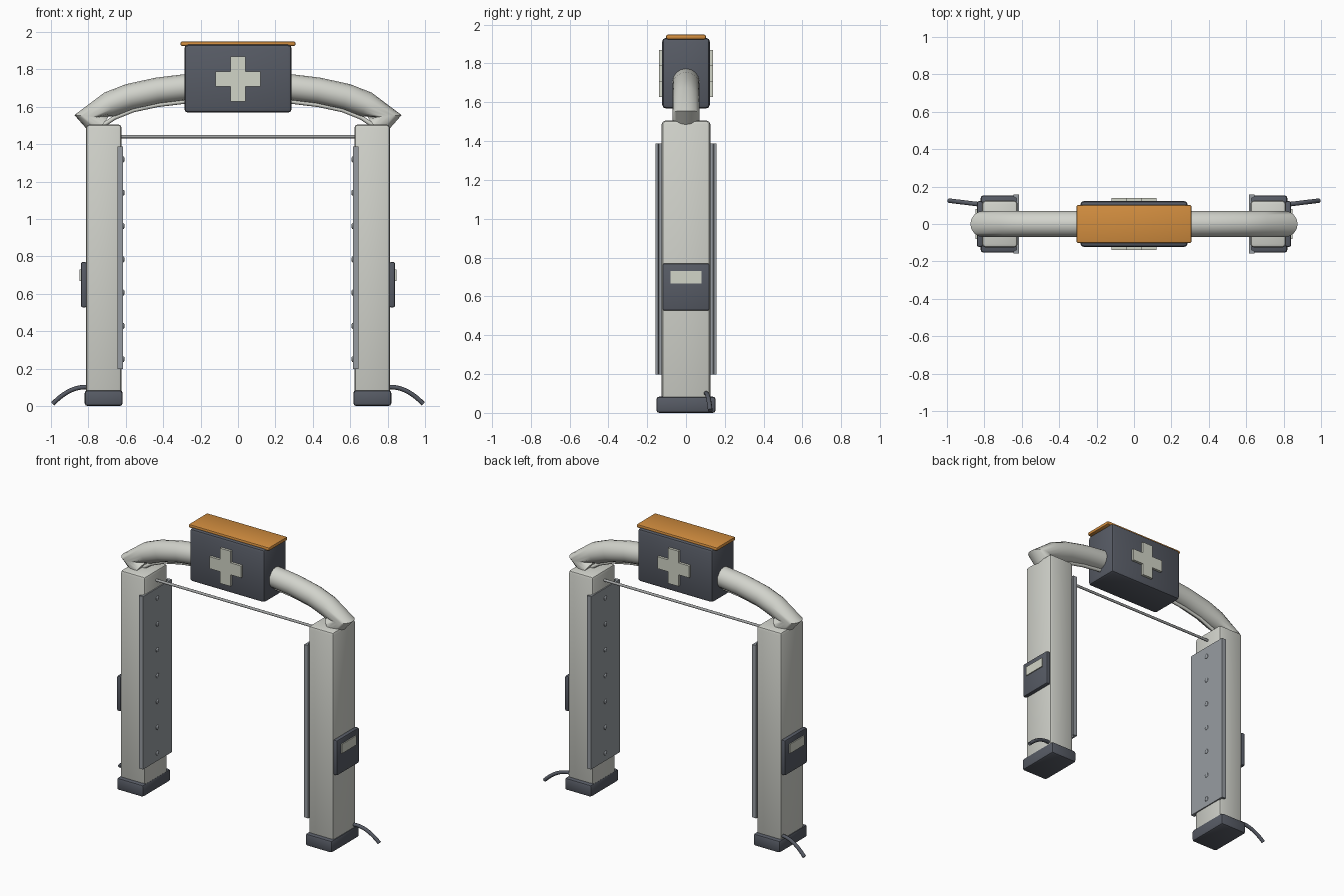
import bpy
import bmesh
import math
from mathutils import Vector

if "Cube" in bpy.data.objects:
    bpy.data.objects.remove(bpy.data.objects["Cube"])


def material(name, r, g, b):
    m = bpy.data.materials.new(name)
    m.diffuse_color = (r, g, b, 1)
    m.use_nodes = True
    m.node_tree.nodes["Principled BSDF"].inputs["Base Color"].default_value = m.diffuse_color
    return m


LIGHT = material("warm light grey", 0.64, 0.65, 0.60)
DARK = material("dark slate", 0.095, 0.105, 0.13)
METAL = material("steel grey", 0.31, 0.335, 0.36)
ORANGE = material("orange", 0.65, 0.27, 0.05)
PALE = material("pale marking", 0.64, 0.66, 0.57)
ROD = material("rod grey", 0.38, 0.39, 0.39)


def finish(name, mesh, mat, angle=30):
    mesh.materials.clear()
    mesh.materials.append(mat)
    obj = bpy.data.objects.new(name, mesh)
    bpy.context.collection.objects.link(obj)
    bpy.ops.object.select_all(action='DESELECT')
    bpy.context.view_layer.objects.active = obj
    obj.select_set(True)
    bpy.ops.object.shade_smooth_by_angle(angle=math.radians(angle))
    return obj


def from_bmesh(name, bm, mat):
    bmesh.ops.recalc_face_normals(bm, faces=bm.faces)
    mesh = bpy.data.meshes.new(name)
    bm.to_mesh(mesh)
    bm.free()
    return finish(name, mesh, mat)


def box(name, lo, hi, mat, bevel=0.0, segments=2):
    """Axis-aligned box between two corners, optionally with rounded edges."""
    lo, hi = Vector(lo), Vector(hi)
    bm = bmesh.new()
    bmesh.ops.create_cube(bm, size=1)
    size = [abs(c) for c in hi - lo]
    for v in bm.verts:
        v.co = Vector([c * s for c, s in zip(v.co, size)]) + (lo + hi) / 2
    if bevel:
        bmesh.ops.bevel(bm, geom=bm.edges[:], offset=bevel, segments=segments,
                        profile=0.5, affect='EDGES')
    return from_bmesh(name, bm, mat)


def prism(name, points, direction, mat):
    """Extrude a flat outline along a direction."""
    bm = bmesh.new()
    face = bm.faces.new([bm.verts.new(p) for p in points])
    new = bmesh.ops.extrude_face_region(bm, geom=[face])["geom"]
    bmesh.ops.translate(bm, vec=direction,
                        verts=[v for v in new if isinstance(v, bmesh.types.BMVert)])
    return from_bmesh(name, bm, mat)


def tube(name, points, radius, mat, resolution=4):
    """Round tube along a list of points."""
    curve = bpy.data.curves.new(name, 'CURVE')
    curve.dimensions = '3D'
    curve.bevel_depth = radius
    curve.bevel_resolution = resolution
    curve.use_fill_caps = True
    spline = curve.splines.new('POLY')
    spline.points.add(len(points) - 1)
    for p, co in zip(spline.points, points):
        p.co = (*co, 1)
    temp = bpy.data.objects.new(name + "_path", curve)
    bpy.context.collection.objects.link(temp)
    bpy.context.view_layer.update()
    mesh = bpy.data.meshes.new_from_object(
        temp.evaluated_get(bpy.context.evaluated_depsgraph_get()))
    bpy.data.objects.remove(temp)
    return finish(name, mesh, mat, 50)


def arch(half):
    """Mirror a left half path (x, z) into a full path at y = 0."""
    return [(x, 0, z) for x, z in half] + [(-x, 0, z) for x, z in reversed(half)]


# Overhead arch and the thin conduit under it
tube("arch_tube", arch([(-0.73, 1.495), (-0.805, 1.55), (-0.685, 1.612), (-0.58, 1.653),
                        (-0.43, 1.686), (-0.29, 1.703), (-0.10, 1.712)]), 0.07, LIGHT, 6)
tube("arch_conduit", arch([(-0.73, 1.495), (-0.66, 1.542), (-0.56, 1.582), (-0.43, 1.61),
                           (-0.29, 1.627), (-0.10, 1.637)]), 0.012, LIGHT, 2)

# Straight rod between the pillars
tube("cross_rod", [(-0.64, 0, 1.44), (0.64, 0, 1.44)], 0.009, ROD, 2)

# Central housing with its lid
box("housing", (-0.287, -0.123, 1.568), (0.287, 0.123, 1.932), DARK, 0.02)
box("housing_lid", (-0.307, -0.102, 1.924), (0.307, 0.102, 1.949), ORANGE, 0.009)

# Cross emblem on both housing faces
A, W = 0.121, 0.041
corner = [(W, A), (W, W), (A, W)]
outline = []
for k in range(4):
    c, s = round(math.cos(k * math.pi / 2)), round(math.sin(k * math.pi / 2))
    outline += [(c * x + s * z, -s * x + c * z) for x, z in corner]
for side, label in ((-1, "front"), (1, "back")):
    prism(label + "_cross", [(x, side * 0.12, 1.748 + z) for x, z in outline],
          (0, side * 0.02, 0), PALE)

for s, label in ((-1, "left_"), (1, "right_")):
    # Pillar and foot
    box(label + "pillar", (s * 0.622, -0.125, 0.03), (s * 0.812, 0.125, 1.505), LIGHT, 0.018)
    box(label + "foot", (s * 0.617, -0.153, 0), (s * 0.82, 0.153, 0.084), DARK, 0.015)

    # Inner panel with folded side edges
    profile = [(0.614, -0.157), (0.645, -0.157), (0.645, -0.145), (0.628, -0.138),
               (0.628, 0.138), (0.645, 0.145), (0.645, 0.157), (0.614, 0.157)]
    prism(label + "panel", [(s * x, y, 0.197) for x, y in profile], (0, 0, 1.19), METAL)

    # Row of round studs on the panel
    for i in range(7):
        bm = bmesh.new()
        bmesh.ops.create_uvsphere(bm, u_segments=12, v_segments=8, radius=0.016)
        for v in bm.verts:
            v.co = Vector((v.co.x * 0.5 + s * 0.614, v.co.y, v.co.z + 0.25 + i * 0.178))
        from_bmesh(f"{label}stud_{i + 1}", bm, METAL)

    # Control unit with display on the outer side
    box(label + "control_unit", (s * 0.808, -0.122, 0.527), (s * 0.84, 0.122, 0.77), DARK, 0.01)
    box(label + "display", (s * 0.838, -0.079, 0.667), (s * 0.847, 0.079, 0.731), PALE)

    # Power cable drooping to the floor
    cable = []
    for i in range(11):
        t = i / 10
        cable.append((s * (0.80 + 0.19 * t), 0.102 + 0.023 * t,
                      0.10 + 0.02 * t - 0.108 * t * t))
    tube(label + "cable", cable, 0.012, DARK, 2)
